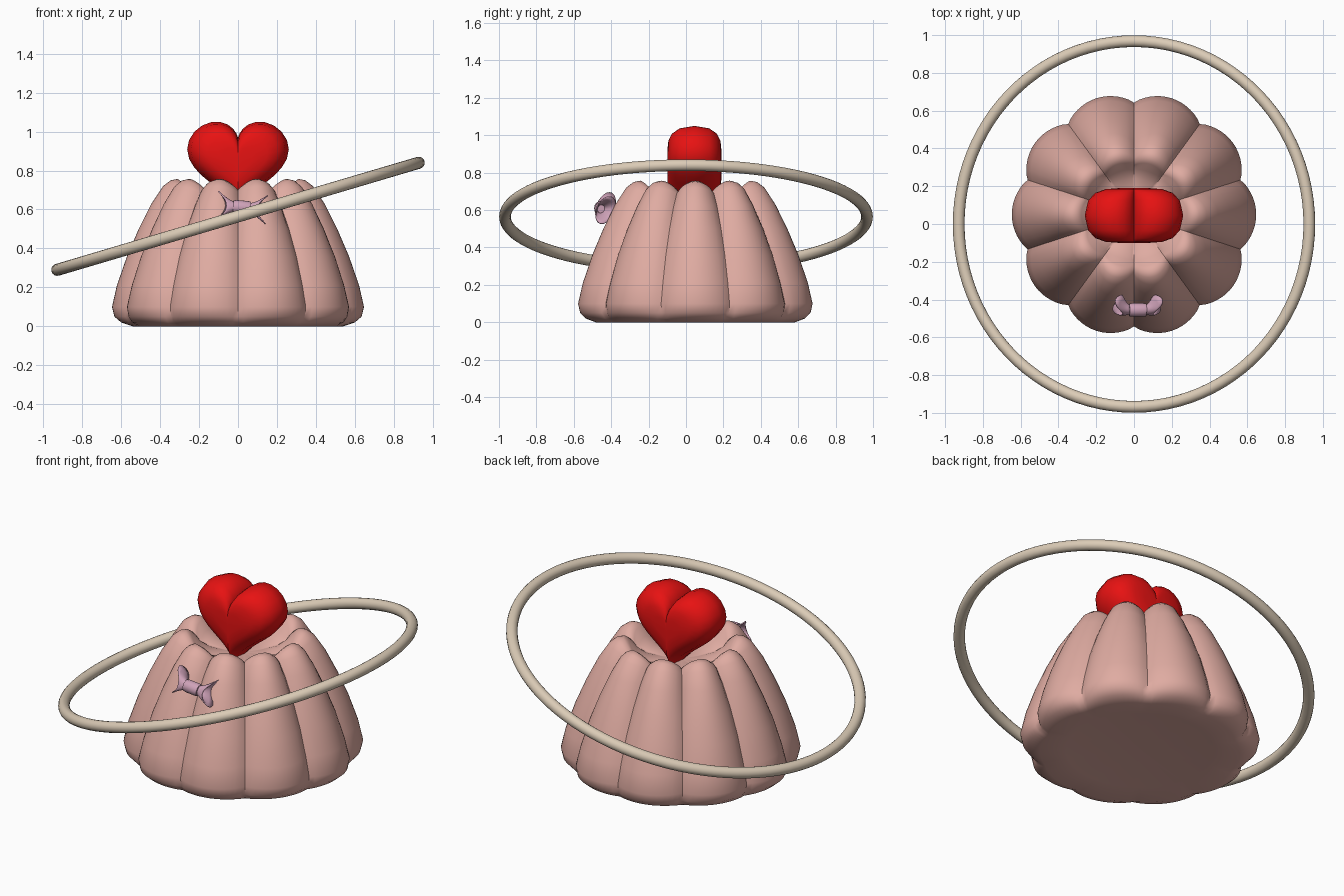
import bpy, bmesh, math
from mathutils import Matrix, Vector

cube = bpy.data.objects.get("Cube")
if cube:
    bpy.data.objects.remove(cube, do_unlink=True)


def material(name, rgb):
    m = bpy.data.materials.new(name)
    m.use_nodes = True
    m.diffuse_color = (*rgb, 1)
    bsdf = next(n for n in m.node_tree.nodes if n.type == "BSDF_PRINCIPLED")
    bsdf.inputs["Base Color"].default_value = (*rgb, 1)
    return m


PINK = material("pudding pink", (0.74, 0.41, 0.36))
RED = material("heart red", (0.80, 0.006, 0.006))
CREAM = material("ring cream", (0.71, 0.60, 0.47))
MAUVE = material("bow mauve", (0.62, 0.36, 0.48))


def loft(name, rings, mat, closed_ends=True, angle=40):
    """Skin a list of closed rings, optionally capping both ends."""
    bm = bmesh.new()
    loops = [[bm.verts.new(p) for p in ring] for ring in rings]
    for a, b in zip(loops, loops[1:]):
        for i in range(len(a)):
            j = (i + 1) % len(a)
            bm.faces.new((a[i], a[j], b[j], b[i]))
    if closed_ends:
        for loop in (loops[0], loops[-1]):
            centre = bm.verts.new(sum((v.co for v in loop), Vector()) / len(loop))
            for i in range(len(loop)):
                bm.faces.new((loop[i - 1], loop[i], centre))
    bmesh.ops.recalc_face_normals(bm, faces=bm.faces)
    me = bpy.data.meshes.new(name)
    bm.to_mesh(me)
    bm.free()
    ob = bpy.data.objects.new(name, me)
    bpy.context.collection.objects.link(ob)
    me.materials.append(mat)
    smooth(ob, angle)
    return ob


def smooth(ob, angle):
    bpy.ops.object.select_all(action="DESELECT")
    ob.select_set(True)
    bpy.context.view_layer.objects.active = ob
    bpy.ops.object.shade_smooth_by_angle(angle=math.radians(angle))


# Fluted pudding: radius, height, groove depth, groove drop
PROFILE = [
    (0.40, 0.015, 0, 0), (0.54, 0.0, 0.01, 0), (0.60, 0.02, 0.03, 0),
    (0.635, 0.05, 0.05, 0), (0.647, 0.10, 0.055, 0), (0.622, 0.21, 0.06, 0),
    (0.57, 0.36, 0.06, 0), (0.51, 0.50, 0.065, 0), (0.445, 0.63, 0.07, 0.01),
    (0.385, 0.72, 0.065, 0.03), (0.345, 0.75, 0.05, 0.05),
    (0.31, 0.757, 0.04, 0.065), (0.28, 0.735, 0.02, 0.055),
    (0.24, 0.69, 0, 0.035), (0.19, 0.65, 0, 0.015), (0.10, 0.625, 0, 0),
]
LOBES, STEPS = 10, 14
rings = []
for r, z, depth, drop in PROFILE:
    ring = []
    for i in range(LOBES * STEPS):
        a = 2 * math.pi * i / (LOBES * STEPS)
        groove = 1 - abs(math.cos(LOBES * a / 2)) ** 0.8
        rr = r - depth * groove
        ring.append((rr * math.cos(a), 0.05 + rr * math.sin(a), z - drop * groove))
    rings.append(ring)
loft("pudding", rings, PINK, angle=50)

# Puffy heart, lofted from front to back
LAYERS = [(-1, 0.3), (-0.96, 0.58), (-0.83, 0.78), (-0.55, 0.93), (0, 1)]
LAYERS += [(-y, s) for y, s in reversed(LAYERS[:-1])]
rings = []
for y, s in LAYERS:
    ring = []
    for i in range(40):
        t = 2 * math.pi * i / 40
        x = 0.0163 * 16 * math.sin(t) ** 3
        z = 0.0155 * (14 * math.cos(t) - 4.2 * math.cos(2 * t)
                      - 2 * math.cos(3 * t) - math.cos(4 * t))
        ring.append((x * s, 0.045 + 0.145 * y, 0.859 + z * s))
    rings.append(ring)
loft("heart", rings, RED, angle=60)

# Tilted ring around the pudding
bpy.ops.mesh.primitive_torus_add(major_radius=0.968, minor_radius=0.031,
                                 major_segments=96, minor_segments=16,
                                 location=(0, 0, 0.565),
                                 rotation=(0, math.radians(-16.5), 0))
hoop = bpy.context.object
hoop.name = "tilted_ring"
hoop.data.materials.append(CREAM)
smooth(hoop, 60)

# Bow: rolled knot plus two open flared wings
KNOT = Vector((0.02, -0.455, 0.61))
TILT = Matrix.Rotation(math.radians(5), 3, "Y")
rings = []
for x, r in [(-0.045, 0.033), (-0.03, 0.036), (0.03, 0.036), (0.045, 0.033)]:
    rings.append([KNOT + TILT @ Vector((x, r * math.cos(a), r * math.sin(a)))
                  for a in (2 * math.pi * i / 16 for i in range(16))])
loft("bow_knot", rings, MAUVE)

for side, label in ((1, "left"), (-1, "right")):
    rings = []
    for u in (0, 0.25, 0.5, 0.75, 1):
        ring = []
        for i in range(24):
            a = 2 * math.pi * i / 24
            c, s = math.cos(a), math.sin(a)
            x = 0.035 + u * (0.045 + 0.045 * abs(s) ** 2)
            y = (0.022 + 0.03 * u ** 1.5) * c + 0.025 * u * u + 0.02 * u * s
            z = (0.025 + 0.05 * u ** 1.5) * s
            ring.append(KNOT + TILT @ Vector((side * x, y, z)))
        rings.append(ring)
    wing = loft(f"bow_{label}_wing", rings, MAUVE, closed_ends=False, angle=60)
    shell = wing.modifiers.new("thickness", "SOLIDIFY")
    shell.thickness = 0.006
